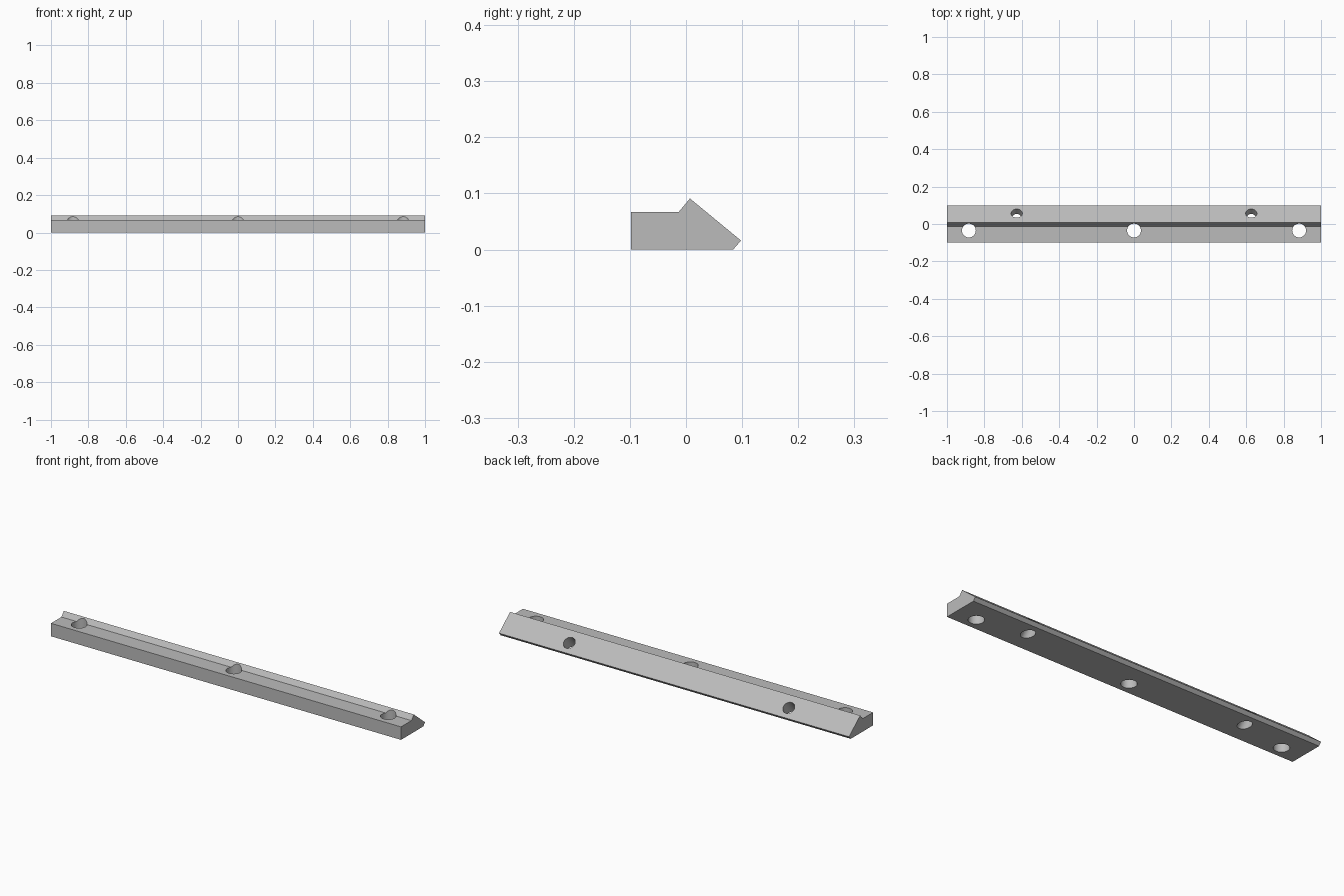
import bpy
import bmesh
import math
from mathutils import Matrix, Vector

cube = bpy.data.objects.get("Cube")
if cube:
    bpy.data.objects.remove(cube, do_unlink=True)

# Plain grey material
grey = bpy.data.materials.new("plain_grey")
grey.use_nodes = True
colour = (0.5, 0.5, 0.5, 1)
grey.diffuse_color = colour
grey.node_tree.nodes["Principled BSDF"].inputs["Base Color"].default_value = colour


def add_object(name, bm):
    bmesh.ops.recalc_face_normals(bm, faces=bm.faces)
    mesh = bpy.data.meshes.new(name)
    bm.to_mesh(mesh)
    bm.free()
    mesh.materials.append(grey)
    obj = bpy.data.objects.new(name, mesh)
    bpy.context.collection.objects.link(obj)
    return obj


def drill(target, centre, axis, radius):
    """Cut a round through hole along the given axis."""
    bm = bmesh.new()
    turn = Vector((0, 0, 1)).rotation_difference(axis).to_matrix().to_4x4()
    bmesh.ops.create_cone(bm, cap_ends=True, segments=48, radius1=radius,
                          radius2=radius, depth=0.4,
                          matrix=Matrix.Translation(centre) @ turn)
    cutter = add_object("hole_cutter", bm)
    cutter.hide_render = True
    cut = target.modifiers.new("hole", 'BOOLEAN')
    cut.operation = 'DIFFERENCE'
    cut.solver = 'EXACT'
    cut.object = cutter
    bpy.context.view_layer.objects.active = target
    bpy.ops.object.modifier_apply(modifier=cut.name)
    bpy.data.objects.remove(cutter, do_unlink=True)


# Clamp bar: cross-section (y, z) extruded along x
ridge = Vector((0, 0.007, 0.091))
tip = Vector((0, 0.098, 0.016))
profile = [(-0.098, 0), (0.084, 0), tip.yz, ridge.yz, (-0.013, 0.067), (-0.098, 0.067)]
bm = bmesh.new()
end = bm.faces.new([bm.verts.new((-1, y, z)) for y, z in profile])
swept = bmesh.ops.extrude_face_region(bm, geom=[end])
bmesh.ops.translate(bm, vec=(2, 0, 0),
                    verts=[v for v in swept["geom"] if isinstance(v, bmesh.types.BMVert)])
bar = add_object("clamp_bar", bm)

# Upright bolt holes beside the ridge
for x in (-0.883, 0, 0.883):
    drill(bar, Vector((x, -0.035, 0.05)), Vector((0, 0, 1)), 0.037)

# Angled holes square to the sloping back face
slope = (tip - ridge).normalized()
normal = Vector((0, -slope.z, slope.y))
for x in (-0.627, 0.627):
    drill(bar, Vector((x, 0.057, 0.05)), normal, 0.03)

# Smooth hole walls, sharp bar edges
bpy.ops.object.select_all(action='DESELECT')
bar.select_set(True)
bpy.context.view_layer.objects.active = bar
bpy.ops.object.shade_smooth_by_angle(angle=math.radians(25))
